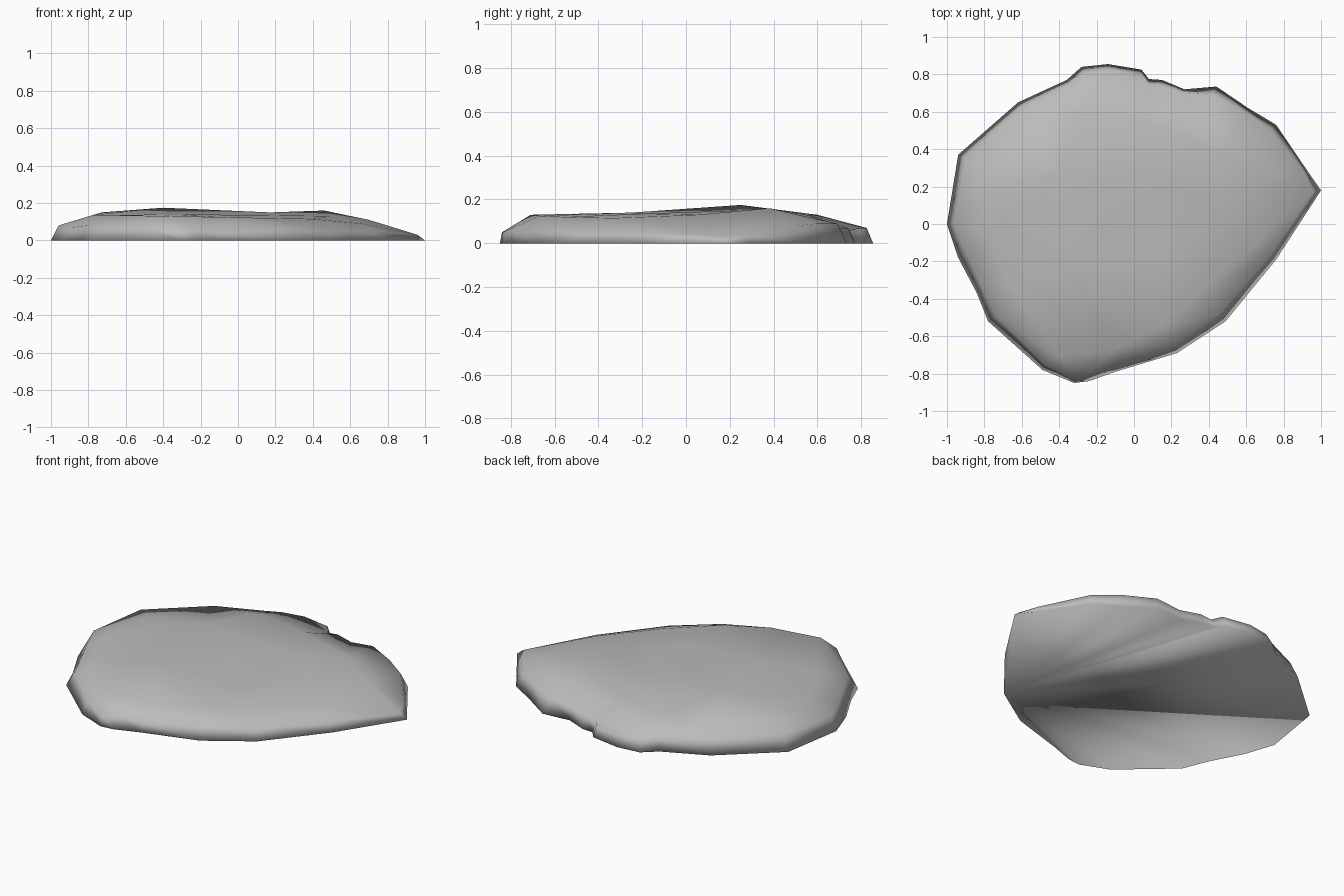
import bpy
import bmesh
from mathutils import Vector
from mathutils.geometry import delaunay_2d_cdt

default_cube = bpy.data.objects.get("Cube")
if default_cube:
    bpy.data.objects.remove(default_cube, do_unlink=True)

# Footprint, clockwise from the pointed side: x, y, shoulder inset, shoulder height
FOOTPRINT = [
    (.49, -.52, .05, .06), (.23, -.69, .04, .07), (-.1, -.79, .02, .05),
    (-.24, -.84, .05, .07), (-.32, -.85, .01, .05), (-.49, -.78, .03, .07),
    (-.78, -.52, .05, .08), (-.84, -.37, .04, .08), (-.94, -.18, .05, .07),
    (-1, 0, .04, .08), (-.94, .37, .05, .09), (-.62, .65, .04, .09),
    (-.36, .77, .03, .08), (-.28, .84, .04, .07), (-.14, .855, .03, .07),
    (.04, .825, .03, .07), (.08, .775, .03, .06), (.15, .77, .03, .07),
    (.27, .72, .02, .07), (.44, .735, .05, .09), (.61, .62, .03, .09),
    (.76, .53, .04, .08), (.93, .28, .02, .04), (1, .18, .04, .03),
    (.76, -.19, .04, .05),
]

# Gentle humps and hollows of the worn upper face
CREST = [
    (-.4, .25, .175), (.46, .38, .16), (.17, .25, .15), (0, 0, .135),
    (-.73, .2, .15), (-.65, -.35, .135), (-.4, -.71, .13), (-.1, -.67, .125),
    (-.35, -.25, .14), (.15, -.55, .12), (.4, -.33, .115), (.66, -.1, .09),
    (.5, .05, .13), (-.3, .6, .13), (.05, .55, .13), (.7, .25, .11),
    (-.78, -.05, .135), (.15, -.2, .135),
]


def make_material(name, value):
    material = bpy.data.materials.new(name)
    material.use_nodes = True
    colour = (value, value, value, 1)
    material.diffuse_color = colour
    material.node_tree.nodes["Principled BSDF"].inputs["Base Color"].default_value = colour
    return material


def build_slab():
    bm = bmesh.new()
    count = len(FOOTPRINT)
    base = [bm.verts.new((x, y, 0)) for x, y, inset, height in FOOTPRINT]

    # Shoulder ring pulled inwards from the footprint, plus the crest points
    top_points = []
    for x, y, inset, height in FOOTPRINT:
        rim = Vector((x, y))
        rim -= rim.normalized() * inset
        top_points.append(Vector((rim.x, rim.y, height)))
    top_points += [Vector(point) for point in CREST]
    top = [bm.verts.new(point) for point in top_points]

    # Upper face triangulated inside the shoulder ring
    ring = [(i, (i + 1) % count) for i in range(count)]
    flat = [point.to_2d() for point in top_points]
    result = delaunay_2d_cdt(flat, ring, [], 1, 0.00001)
    triangles, origins = result[2], result[3]
    for triangle in triangles:
        corners = [top[origins[index][0]] for index in triangle]
        bm.faces.new(corners)

    # Weathered side wall
    for i, j in ring:
        bm.faces.new((base[i], base[j], top[j]))
        bm.faces.new((base[i], top[j], top[i]))

    # Flat underside fanned out from one corner
    for i in range(1, count - 1):
        bm.faces.new((base[0], base[i + 1], base[i]))

    bmesh.ops.recalc_face_normals(bm, faces=bm.faces)
    for face in bm.faces:
        face.smooth = True
    mesh = bpy.data.meshes.new("stone_slab")
    bm.to_mesh(mesh)
    bm.free()
    slab = bpy.data.objects.new("stone_slab", mesh)
    bpy.context.collection.objects.link(slab)
    return slab


stone_slab = build_slab()
stone_slab.data.materials.append(make_material("stone grey", .5))
